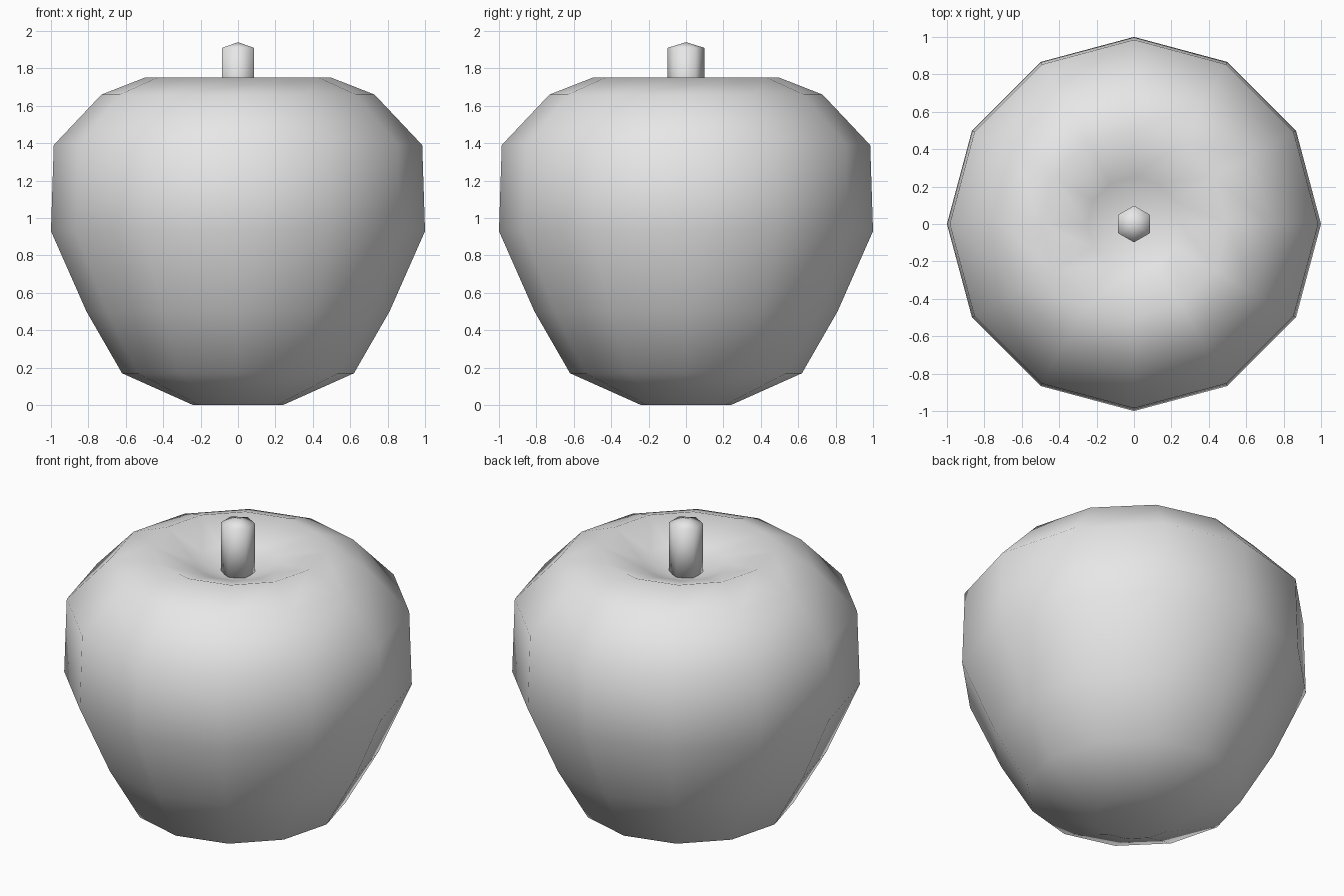
import bpy, bmesh, math

if "Cube" in bpy.data.objects:
    bpy.data.objects.remove(bpy.data.objects["Cube"])

grey = bpy.data.materials.new("light_grey")
grey.diffuse_color = (0.8, 0.8, 0.8, 1)
grey.use_nodes = True
grey.node_tree.nodes["Principled BSDF"].inputs["Base Color"].default_value = grey.diffuse_color


def lathe(name, profile, sides, start):
    """Revolve a (radius, z) profile around z, radius 0 makes a pole."""
    bm = bmesh.new()
    rings = []
    for r, z in profile:
        n = sides if r > 0 else 1
        rings.append([bm.verts.new((r * math.cos(start + i * math.tau / sides),
                                    r * math.sin(start + i * math.tau / sides), z))
                      for i in range(n)])
    for a, b in zip(rings, rings[1:]):
        for i in range(sides):
            j = (i + 1) % sides
            if len(a) == 1:
                bm.faces.new((a[0], b[j], b[i]))
            elif len(b) == 1:
                bm.faces.new((a[i], a[j], b[0]))
            else:
                bm.faces.new((a[i], a[j], b[j], b[i]))
    bmesh.ops.recalc_face_normals(bm, faces=bm.faces)
    for f in bm.faces:
        f.smooth = True
    mesh = bpy.data.meshes.new(name)
    bm.to_mesh(mesh)
    bm.free()
    mesh.materials.append(grey)
    obj = bpy.data.objects.new(name, mesh)
    bpy.context.collection.objects.link(obj)
    return obj


# apple body with the hollow around the stem
lathe("apple_body", [(0, 0.01), (0.24, 0), (0.62, 0.17), (0.81, 0.5), (1.0, 0.93),
                     (0.985, 1.39), (0.73, 1.66), (0.5, 1.75), (0.25, 1.66), (0, 1.57)],
      12, 0)

# six-sided stem with a shallow pointed cap
lathe("stem", [(0, 1.55), (0.098, 1.55), (0.098, 1.91), (0, 1.94)], 6, math.pi / 6)
